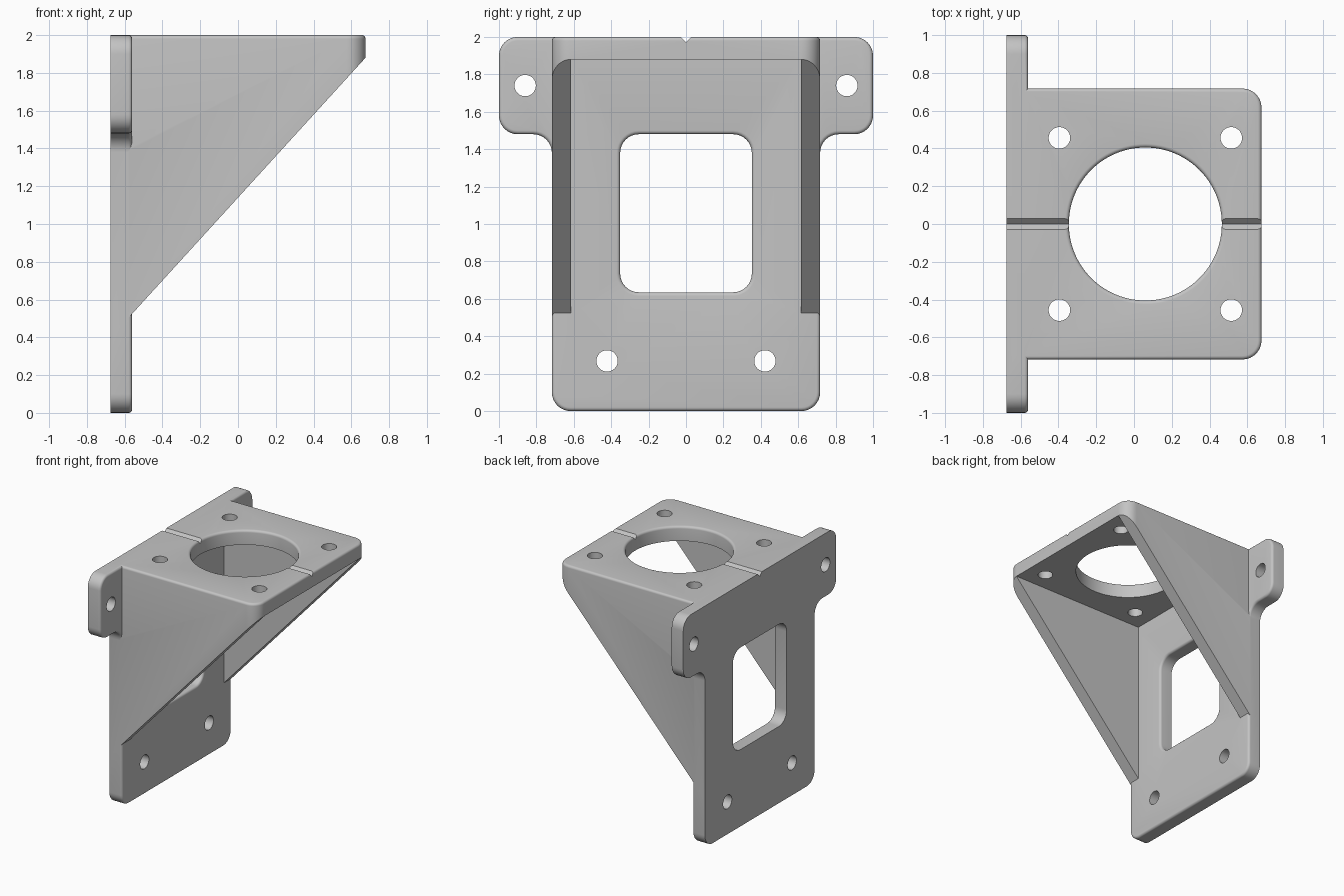
import bpy, bmesh, math
from mathutils import Vector

if "Cube" in bpy.data.objects:
    bpy.data.objects.remove(bpy.data.objects["Cube"], do_unlink=True)

grey = bpy.data.materials.new("plain grey")
grey.use_nodes = True
colour = (0.55, 0.55, 0.55, 1)
grey.diffuse_color = colour
grey.node_tree.nodes["Principled BSDF"].inputs["Base Color"].default_value = colour

BACK, FRONT = -0.675, 0.675       # x extents
WALL = -0.56                      # front face of the back plate
SIDE = 0.717                      # half width of the body
GUSSET = 0.615                    # inner face of the gussets
TOP, UNDER = 2.0, 1.88            # top plate
FILLET, CORNER, BOLT = 0.02, 0.1, 0.057
AXES = {"x": lambda u, v, h: (h, u, v),
        "y": lambda u, v, h: (u, h, v),
        "z": lambda u, v, h: (u, v, h)}


def rounded(corners, steps=8):
    """Outline from (u, v, radius) corners, listed anticlockwise."""
    out = []
    for i, (u, v, r) in enumerate(corners):
        p = Vector((u, v))
        if not r:
            out.append(p)
            continue
        a = (Vector(corners[i - 1][:2]) - p).normalized()
        b = (Vector(corners[(i + 1) % len(corners)][:2]) - p).normalized()
        centre = p + (a + b) * r      # all rounded corners are square
        for k in range(steps + 1):
            t = math.pi / 2 * k / steps
            out.append(centre - b * r * math.cos(t) - a * r * math.sin(t))
    return out


def rectangle(u0, v0, u1, v1, r=0):
    return rounded([(u0, v0, r), (u1, v0, r), (u1, v1, r), (u0, v1, r)])


def circle(u, v, r, n=48):
    return [Vector((u + r * math.cos(math.tau * k / n),
                    v + r * math.sin(math.tau * k / n))) for k in range(n)]


def offset(outline, d):
    """Push an anticlockwise outline outwards by d."""
    out = []
    for i, p in enumerate(outline):
        e = (p - outline[i - 1]).normalized()
        f = (outline[(i + 1) % len(outline)] - p).normalized()
        n, m = Vector((e.y, -e.x)), Vector((f.y, -f.x))
        out.append(p + (n + m) * d / (1 + n.dot(m)))
    return out


def fillet(top, sign, steps=5):
    """Levels (offset, height) of a quarter round ending at height top."""
    angles = [math.pi / 2 * k / steps for k in range(steps + 1)]
    return [(sign * FILLET * (1 - math.cos(a)), top - FILLET * (1 - math.sin(a)))
            for a in angles]


def loft(name, outline, levels, axis):
    """Stack offset copies of an outline into a closed solid."""
    bm = bmesh.new()
    rings = [[bm.verts.new(AXES[axis](p.x, p.y, h)) for p in offset(outline, d)]
             for d, h in levels]
    n = len(outline)
    for low, high in zip(rings, rings[1:]):
        for i in range(n):
            j = (i + 1) % n
            bm.faces.new((low[i], low[j], high[j], high[i]))
    bm.faces.new(rings[0][::-1])
    bm.faces.new(rings[-1])
    bmesh.ops.recalc_face_normals(bm, faces=bm.faces)
    mesh = bpy.data.meshes.new(name)
    bm.to_mesh(mesh)
    bm.free()
    mesh.materials.append(grey)
    ob = bpy.data.objects.new(name, mesh)
    bpy.context.collection.objects.link(ob)
    return ob


def combine(target, tool, operation):
    mod = target.modifiers.new(tool.name, "BOOLEAN")
    mod.operation, mod.object, mod.solver = operation, tool, "EXACT"
    bpy.ops.object.select_all(action="DESELECT")
    bpy.context.view_layer.objects.active = target
    target.select_set(True)
    bpy.ops.object.modifier_apply(modifier=mod.name)
    bpy.data.objects.remove(tool, do_unlink=True)


# Body: rounded block trimmed to a wedge, hollowed to top plate and gussets
body_shape = rounded([(BACK + 0.015, -SIDE, 0), (FRONT, -SIDE, CORNER),
                      (FRONT, SIDE, CORNER), (BACK + 0.015, SIDE, 0)])
bracket = loft("mounting_bracket", body_shape, [(0, 0.2)] + fillet(TOP, -1), "z")
slope = (UNDER - 0.525) / (FRONT - WALL)
wedge = [Vector(p) for p in [(-0.8, 0.525 - slope * 0.24), (0.8, UNDER + slope * 0.125),
                             (0.8, 2.2), (-0.8, 2.2)]]
combine(bracket, loft("wedge_trim", wedge, [(0, -1.2), (0, 1.2)], "y"), "INTERSECT")
cavity = rectangle(-0.6, -GUSSET, 1, GUSSET)
combine(bracket, loft("cavity", cavity, [(0, 0), (0, UNDER)], "z"), "DIFFERENCE")

# Back plate with a mounting ear on each side
half = [(SIDE, 0, CORNER), (SIDE, 1.48, CORNER), (1, 1.48, CORNER), (1, TOP, CORNER)]
plate_shape = rounded(half + [(-u, v, r) for u, v, r in reversed(half)])
plate = loft("back_plate", plate_shape, [(0, BACK)] + fillet(WALL, -1), "x")
combine(bracket, plate, "UNION")

# Window in the back plate and large bore in the top plate, with rounded rims
window = rectangle(-0.352, 0.635, 0.352, 1.48, CORNER)
combine(bracket, loft("window", window,
                      [(0, -0.8)] + fillet(WALL, 1) + [(FILLET, -0.5)], "x"), "DIFFERENCE")
bore = circle(0.06, 0, 0.405, 96)
combine(bracket, loft("bore", bore,
                      [(0, 1.8)] + fillet(TOP, 1) + [(FILLET, 2.1)], "z"), "DIFFERENCE")

# Centre line groove across the top
groove = [Vector(p) for p in [(0, 1.972), (0.056, 2.028), (-0.056, 2.028)]]
combine(bracket, loft("groove", groove, [(0, -0.8), (0, 0.8)], "x"), "DIFFERENCE")

# Bolt holes
for side in (-1, 1):
    for x in (-0.395, 0.515):
        combine(bracket, loft("top_hole", circle(x, side * 0.456, BOLT),
                              [(0, 1.8), (0, 2.1)], "z"), "DIFFERENCE")
    for y, z in ((0.86, 1.74), (0.422, 0.268)):
        combine(bracket, loft("plate_hole", circle(side * y, z, BOLT),
                              [(0, -0.8), (0, -0.5)], "x"), "DIFFERENCE")

bpy.ops.object.shade_smooth_by_angle(angle=math.radians(30))
